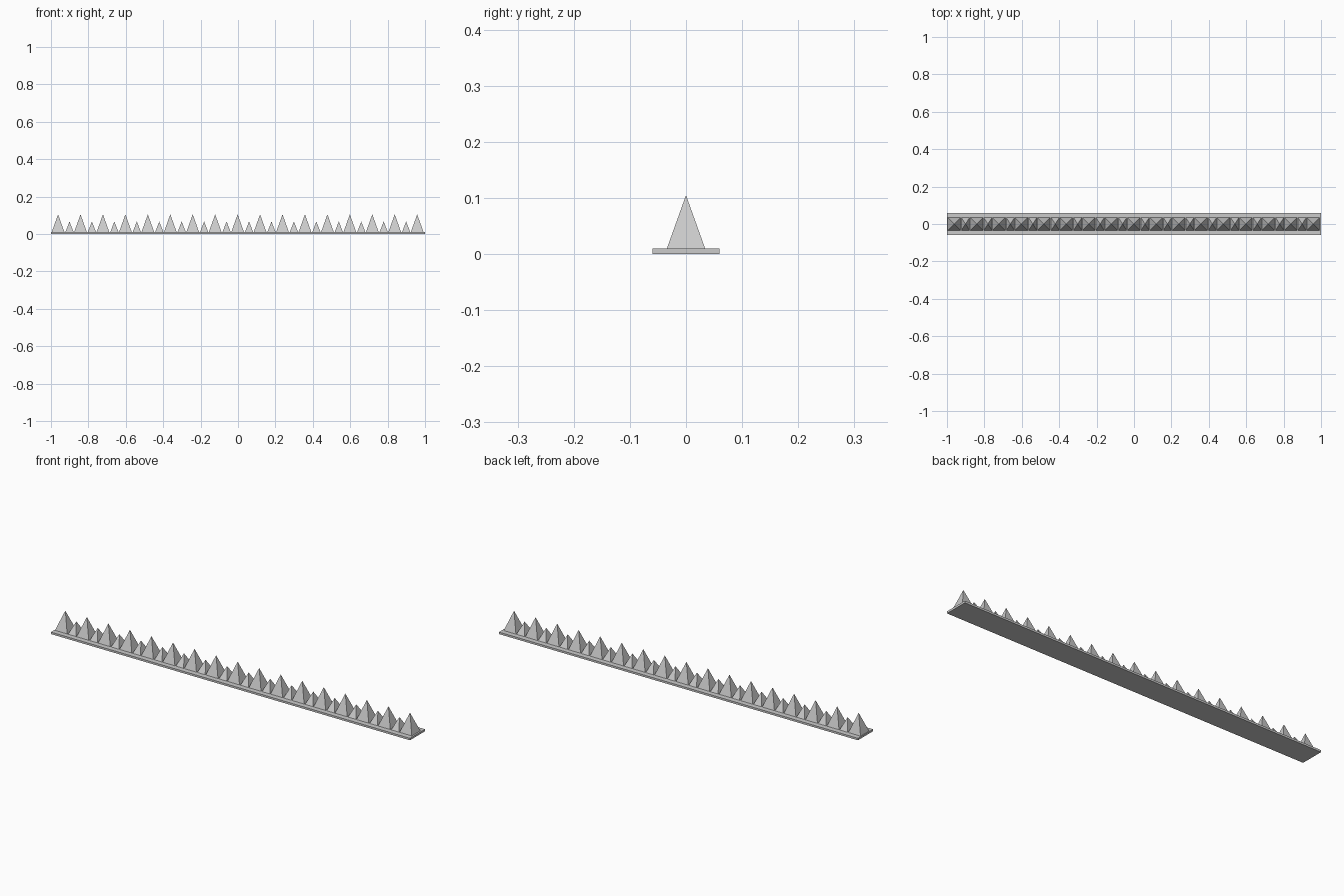
import bpy, bmesh
from mathutils import Matrix

if "Cube" in bpy.data.objects:
    bpy.data.objects.remove(bpy.data.objects["Cube"])


def mesh_object(name, bm):
    me = bpy.data.meshes.new(name)
    bm.to_mesh(me)
    bm.free()
    ob = bpy.data.objects.new(name, me)
    bpy.context.collection.objects.link(ob)


def spike_row(name, count, start, step, wx, wy, z0, z1):
    # row of four-sided pyramids
    bm = bmesh.new()
    for i in range(count):
        x = start + i * step
        base = [bm.verts.new((x + sx * wx, sy * wy, z0))
                for sx, sy in ((-1, -1), (1, -1), (1, 1), (-1, 1))]
        tip = bm.verts.new((x, 0, z1))
        bm.faces.new(base[::-1])
        for k in range(4):
            bm.faces.new((base[k], base[(k + 1) % 4], tip))
    mesh_object(name, bm)


# flat base strip
bm = bmesh.new()
bmesh.ops.create_cube(bm, size=1, matrix=Matrix.Translation((0, 0, 0.005)) @ Matrix.Diagonal((2, 0.12, 0.01, 1)))
mesh_object("base_strip", bm)

# alternating tall and short spikes
spike_row("tall_spikes", 17, -0.962, 0.12, 0.034, 0.034, 0.01, 0.105)
spike_row("short_spikes", 16, -0.901, 0.12, 0.022, 0.034, 0.01, 0.067)
